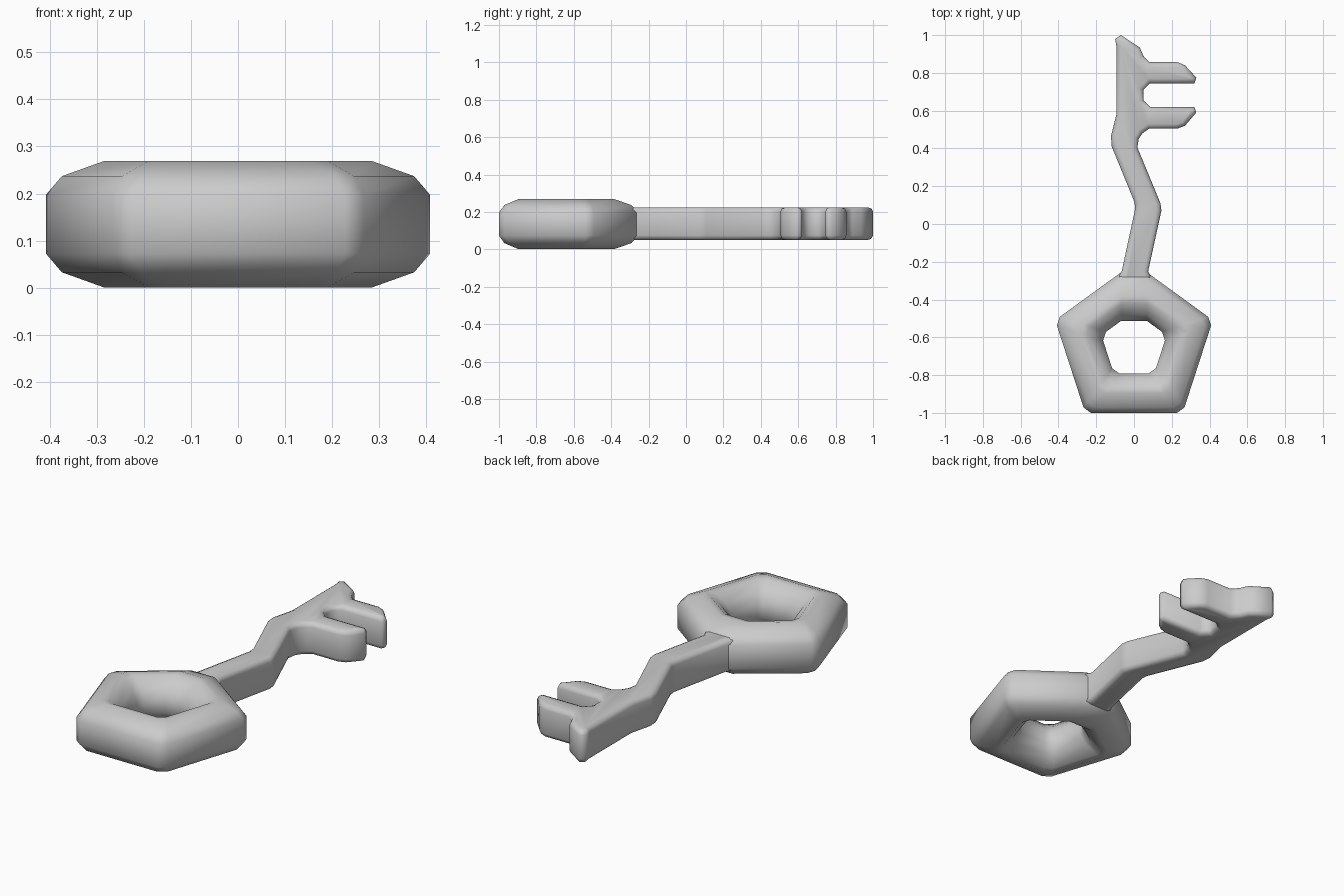
import bpy, bmesh, math
from mathutils import Vector

if "Cube" in bpy.data.objects:
    bpy.data.objects.remove(bpy.data.objects["Cube"])


def make_object(name, bm):
    bmesh.ops.recalc_face_normals(bm, faces=bm.faces)
    mesh = bpy.data.meshes.new(name)
    bm.to_mesh(mesh)
    bm.free()
    obj = bpy.data.objects.new(name, mesh)
    bpy.context.collection.objects.link(obj)
    for p in mesh.polygons:
        p.use_smooth = True
    return obj


def pentagon(apothem, z):
    """Pentagon pointing to +y with clipped corners; the top corner is clipped more."""
    r = apothem / math.cos(math.radians(36))
    pts = [Vector((r * math.cos(math.radians(90 + 72 * i)),
                   HEAD_Y + r * math.sin(math.radians(90 + 72 * i)), z)) for i in range(5)]
    loop = []
    for i, p in enumerate(pts):
        cut = 0.085 if i == 0 else 0.03
        for q in (pts[i - 1], pts[(i + 1) % 5]):
            loop.append(p + (q - p).normalized() * cut)
    return loop


# Head: pentagonal ring lofted through its cross-section
HEAD_Y, MID_Z = -0.645, 0.135
upper = [(0.355, 0.062), (0.326, 0.102), (0.25, 0.134), (0.22, 0.128),
         (0.175, 0.085), (0.147, 0.035)]
section = upper + [(a, -h) for a, h in reversed(upper)]
bm = bmesh.new()
loops = [[bm.verts.new(p) for p in pentagon(a, MID_Z + h)] for a, h in section]
for k, loop in enumerate(loops):
    nxt = loops[(k + 1) % len(loops)]
    n = len(loop)
    for i in range(n):
        j = (i + 1) % n
        bm.faces.new((loop[i], loop[j], nxt[j], nxt[i]))
make_object("key_head", bm)

# Crooked shaft and two teeth: one extruded outline
outline = [
    (0.07, -0.40), (0.093, -0.29), (0.075, -0.25), (0.145, 0.07), (0.14, 0.11),
    (0.018, 0.405), (0.025, 0.45), (0.045, 0.48), (0.08, 0.505),
    (0.23, 0.505), (0.27, 0.52), (0.33, 0.59), (0.32, 0.62),
    (0.085, 0.62), (0.05, 0.655), (0.05, 0.71), (0.085, 0.745),
    (0.32, 0.745), (0.33, 0.775), (0.27, 0.84), (0.23, 0.857),
    (0.08, 0.857), (0.05, 0.89), (0.03, 0.935), (-0.07, 1.0), (-0.1, 0.98),
    (-0.093, 0.94), (-0.093, 0.58), (-0.122, 0.465), (-0.118, 0.41),
    (0.003, 0.115), (0.006, 0.08), (-0.065, -0.25), (-0.093, -0.29), (-0.07, -0.40)]
bm = bmesh.new()
face = bm.faces.new([bm.verts.new((x, y, 0.05)) for x, y in outline])
top = bmesh.ops.extrude_face_region(bm, geom=[face])
bmesh.ops.translate(bm, vec=(0, 0, 0.175),
                    verts=[v for v in top["geom"] if isinstance(v, bmesh.types.BMVert)])
shaft = make_object("key_shaft_and_teeth", bm)
bev = shaft.modifiers.new("soft_edges", 'BEVEL')
bev.width = 0.028
bev.segments = 2
bev.limit_method = 'ANGLE'
bev.angle_limit = math.radians(75)
